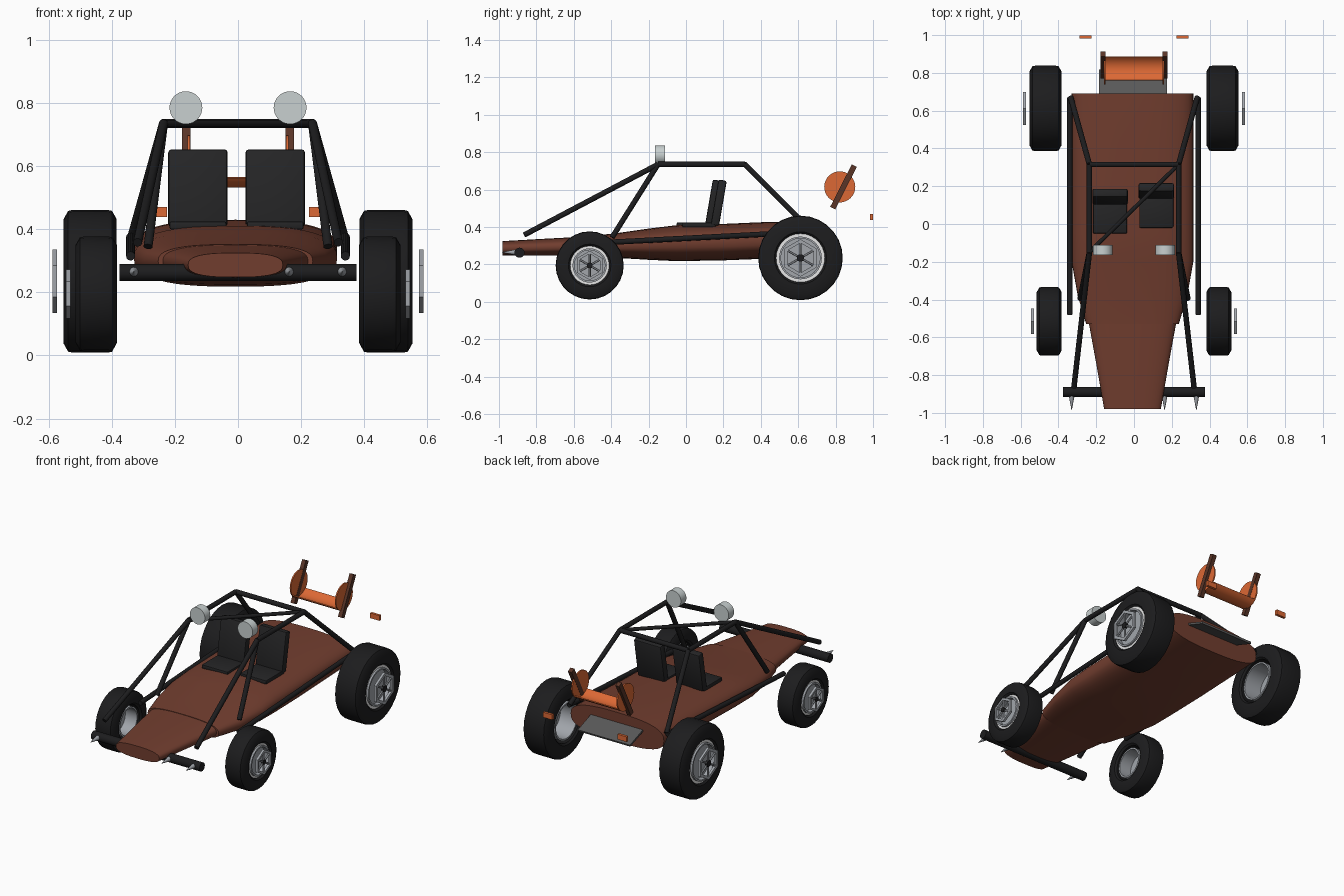
import bpy, bmesh, math
from mathutils import Vector, Matrix

if "Cube" in bpy.data.objects:
    bpy.data.objects.remove(bpy.data.objects["Cube"])


def material(name, r, g, b):
    m = bpy.data.materials.new(name)
    m.diffuse_color = (r, g, b, 1)
    m.use_nodes = True
    m.node_tree.nodes["Principled BSDF"].inputs["Base Color"].default_value = m.diffuse_color
    return m


BROWN = material("body brown", 0.165, 0.047, 0.028)
DARK_BROWN = material("strut brown", 0.10, 0.035, 0.02)
ORANGE = material("orange", 0.72, 0.14, 0.035)
BLACK = material("frame black", 0.012, 0.012, 0.013)
SEAT = material("seat black", 0.018, 0.018, 0.019)
STEEL = material("rim steel", 0.36, 0.38, 0.41)
WHITE = material("rim white", 0.9, 0.9, 0.9)
PLATE = material("plate grey", 0.10, 0.10, 0.10)
LENS = material("lamp lens", 0.58, 0.63, 0.63)


def finish(name, bm, mat, angle=35):
    bmesh.ops.recalc_face_normals(bm, faces=bm.faces)
    me = bpy.data.meshes.new(name)
    bm.to_mesh(me)
    bm.free()
    me.materials.append(mat)
    ob = bpy.data.objects.new(name, me)
    bpy.context.collection.objects.link(ob)
    bpy.ops.object.select_all(action='DESELECT')
    ob.select_set(True)
    bpy.context.view_layer.objects.active = ob
    bpy.ops.object.shade_smooth_by_angle(angle=math.radians(angle))
    return ob


def rod(name, a, b, r, mat, r2=None, n=12):
    """Cylinder or cone between two points."""
    a, b = Vector(a), Vector(b)
    d = b - a
    bm = bmesh.new()
    mtx = Matrix.Translation((a + b) / 2) @ d.to_track_quat('Z', 'Y').to_matrix().to_4x4()
    bmesh.ops.create_cone(bm, cap_ends=True, segments=n, radius1=r,
                          radius2=r if r2 is None else r2, depth=d.length, matrix=mtx)
    return finish(name, bm, mat)


def box(name, centre, size, mat, tilt=0.0, bevel=0.0):
    """Box tilted about the x axis."""
    bm = bmesh.new()
    bmesh.ops.create_cube(bm, size=1)
    bmesh.ops.scale(bm, vec=size, verts=bm.verts)
    if bevel:
        bmesh.ops.bevel(bm, geom=bm.edges[:], offset=bevel, segments=2, affect='EDGES', profile=0.5)
    bmesh.ops.transform(bm, matrix=Matrix.Translation(centre) @ Matrix.Rotation(tilt, 4, 'X'),
                        verts=bm.verts)
    return finish(name, bm, mat)


def lathe(name, profile, centre, mat, n=32, turn=0.0):
    """Closed (x, radius) profile spun about an axis parallel to x."""
    bm = bmesh.new()
    rings = []
    for i in range(n):
        t = 2 * math.pi * i / n + turn
        rings.append([bm.verts.new((x, centre[0] + r * math.cos(t), centre[1] + r * math.sin(t)))
                      for x, r in profile])
    m = len(profile)
    for i in range(n):
        p, q = rings[i], rings[(i + 1) % n]
        for j in range(m):
            k = (j + 1) % m
            bm.faces.new((p[j], p[k], q[k], q[j]))
    return finish(name, bm, mat)


def loft(name, sections, mat, n=40, power=2.7):
    """Rounded sections given as (y, half width, bottom, top)."""
    bm = bmesh.new()
    rings = []
    for y, hw, lo, hi in sections:
        ring = []
        for i in range(n):
            t = 2 * math.pi * i / n
            c, s = math.cos(t), math.sin(t)
            ring.append(bm.verts.new((
                -0.008 + hw * math.copysign(abs(c) ** (2 / power), c), y,
                (lo + hi) / 2 + (hi - lo) / 2 * math.copysign(abs(s) ** (2 / power), s))))
        rings.append(ring)
    for p, q in zip(rings, rings[1:]):
        for i in range(n):
            j = (i + 1) % n
            bm.faces.new((p[i], p[j], q[j], q[i]))
    bm.faces.new(rings[0])
    bm.faces.new(rings[-1])
    return finish(name, bm, mat)


# Body shell and nose
loft("body", [(-0.53, 0.245, 0.245, 0.352), (-0.38, 0.29, 0.236, 0.366),
              (-0.2, 0.322, 0.225, 0.392), (-0.05, 0.322, 0.218, 0.41),
              (0.2, 0.322, 0.222, 0.417), (0.45, 0.322, 0.232, 0.428),
              (0.69, 0.322, 0.245, 0.43)], BROWN)
loft("nose", [(-0.98, 0.15, 0.248, 0.325), (-0.75, 0.19, 0.247, 0.338),
              (-0.52, 0.232, 0.247, 0.35)], BROWN)
box("rear_plate", (-0.005, 0.75, 0.34), (0.36, 0.14, 0.012), PLATE, tilt=-0.35)


# Wheels: tyre, open barrel, face disc, and the separate hexagonal cap outside
def wheel(tag, side, y, z, R, x0, x1, bore, cap_x, cap_r):
    c = (y, z)
    b = 0.014
    lathe(tag + "_tyre", [(side * x, r) for x, r in (
        (x0, bore + 0.01), (x0, R - 2 * b), (x0 + b, R - 0.003), (x0 + 2 * b, R),
        (x1 - 2 * b, R), (x1 - b, R - 0.003), (x1, R - 2 * b), (x1, bore + 0.01),
        (x1 - 0.01, bore), (x0 + 0.01, bore))], c, BLACK, 28)
    drum = bore * 0.88
    lathe(tag + "_barrel", [(side * x, r) for x, r in (
        (x0 + 0.012, drum), (x1, drum), (x1, drum - 0.01), (x0 + 0.012, drum - 0.01))], c, STEEL)
    lathe(tag + "_rim_ring", [(side * x, r) for x, r in (
        (x1 - 0.012, drum), (x1 - 0.012, bore + 0.002),
        (x1 - 0.018, bore + 0.002), (x1 - 0.018, drum))], c, WHITE)
    rod(tag + "_face", (side * (x1 - 0.04), y, z), (side * (x1 - 0.028), y, z), drum - 0.005,
        STEEL, n=32)
    lathe(tag + "_cap", [(side * x, r) for x, r in (
        (cap_x, cap_r), (cap_x + 0.015, cap_r), (cap_x + 0.015, cap_r * 0.8),
        (cap_x, cap_r * 0.8))], c, STEEL, 6, math.pi / 6)
    mid = side * (cap_x + 0.007)
    for i in range(6):
        t = math.pi * i / 3 + math.pi / 6
        rod(tag + "_spoke", (mid, y, z), (mid, y + 0.85 * cap_r * math.cos(t),
            z + 0.85 * cap_r * math.sin(t)), 0.006, STEEL, n=6)
    rod(tag + "_hub", (side * cap_x, y, z), (side * (cap_x + 0.015), y, z), cap_r * 0.2, BLACK)


for side, tag in ((-1, "left"), (1, "right")):
    wheel("rear_" + tag, side, 0.612, 0.235, 0.226, 0.385, 0.552, 0.13, 0.573, 0.1)
    wheel("front_" + tag, side, -0.515, 0.195, 0.182, 0.383, 0.515, 0.104, 0.53, 0.078)

# Roll cage
R = 0.0145
for s in (-1, 1):
    front, rear = (s * 0.236, -0.15, 0.735), (s * 0.236, 0.315, 0.735)
    rod("front_bar", front, (s * 0.318, -0.865, 0.358), R, BLACK)
    rod("windscreen_bar", front, (s * 0.285, -0.395, 0.345), R, BLACK)
    rod("roof_bar", front, rear, R, BLACK)
    rod("rear_bar", rear, (s * 0.335, 0.67, 0.38), R, BLACK)
    rod("side_rail", (s * 0.34, -0.48, 0.315), (s * 0.34, 0.67, 0.375), R, BLACK)
rod("roof_crossbar", (-0.236, 0.315, 0.735), (0.236, 0.315, 0.735), R, BLACK)
rod("roof_diagonal", (0.236, 0.315, 0.735), (-0.236, -0.15, 0.735), 0.011, BLACK)

# Front bumper with spikes
rod("bumper", (-0.375, -0.89, 0.263), (0.375, -0.89, 0.263), 0.027, BLACK, n=20)
for x in (-0.33, 0.162, 0.33):
    rod("bumper_spike", (x, -0.905, 0.265), (x, -0.985, 0.265), 0.016, STEEL, 0.001)

# Roof lamps
for s in (-1, 1):
    rod("roof_lamp", (s * 0.165, -0.165, 0.785), (s * 0.165, -0.112, 0.785), 0.052, LENS, n=32)

# Seats
for x, y in ((-0.127, 0.0), (0.118, 0.03)):
    box("seat_back", (x, y + 0.145, 0.53), (0.188, 0.045, 0.245), SEAT, tilt=-0.17, bevel=0.01)
    box("seat_cushion", (x, y + 0.04, 0.412), (0.18, 0.18, 0.025), SEAT, bevel=0.006)

# Rear carrier: end discs, curved trough between them, slanted struts
for s in (-1, 1):
    rod("carrier_disc", (s * 0.152, 0.822, 0.615), (s * 0.16, 0.822, 0.615), 0.083, ORANGE, n=32)
    box("carrier_strut", (s * 0.164, 0.842, 0.615), (0.026, 0.03, 0.255), DARK_BROWN, tilt=-0.47)
    box("tail_marker", (s * 0.257, 0.991, 0.454), (0.064, 0.016, 0.032), ORANGE)
bm = bmesh.new()
cols = []
for i in range(13):
    t = math.radians(-140 + 100 * i / 12)
    cols.append([bm.verts.new((x, 0.822 + r * math.cos(t), 0.615 + r * math.sin(t)))
                 for x, r in ((-0.155, 0.083), (0.155, 0.083), (0.155, 0.077), (-0.155, 0.077))])
for p, q in zip(cols, cols[1:]):
    for j in range(4):
        k = (j + 1) % 4
        bm.faces.new((p[j], p[k], q[k], q[j]))
bm.faces.new(cols[0])
bm.faces.new(cols[-1])
finish("carrier_trough", bm, ORANGE)
